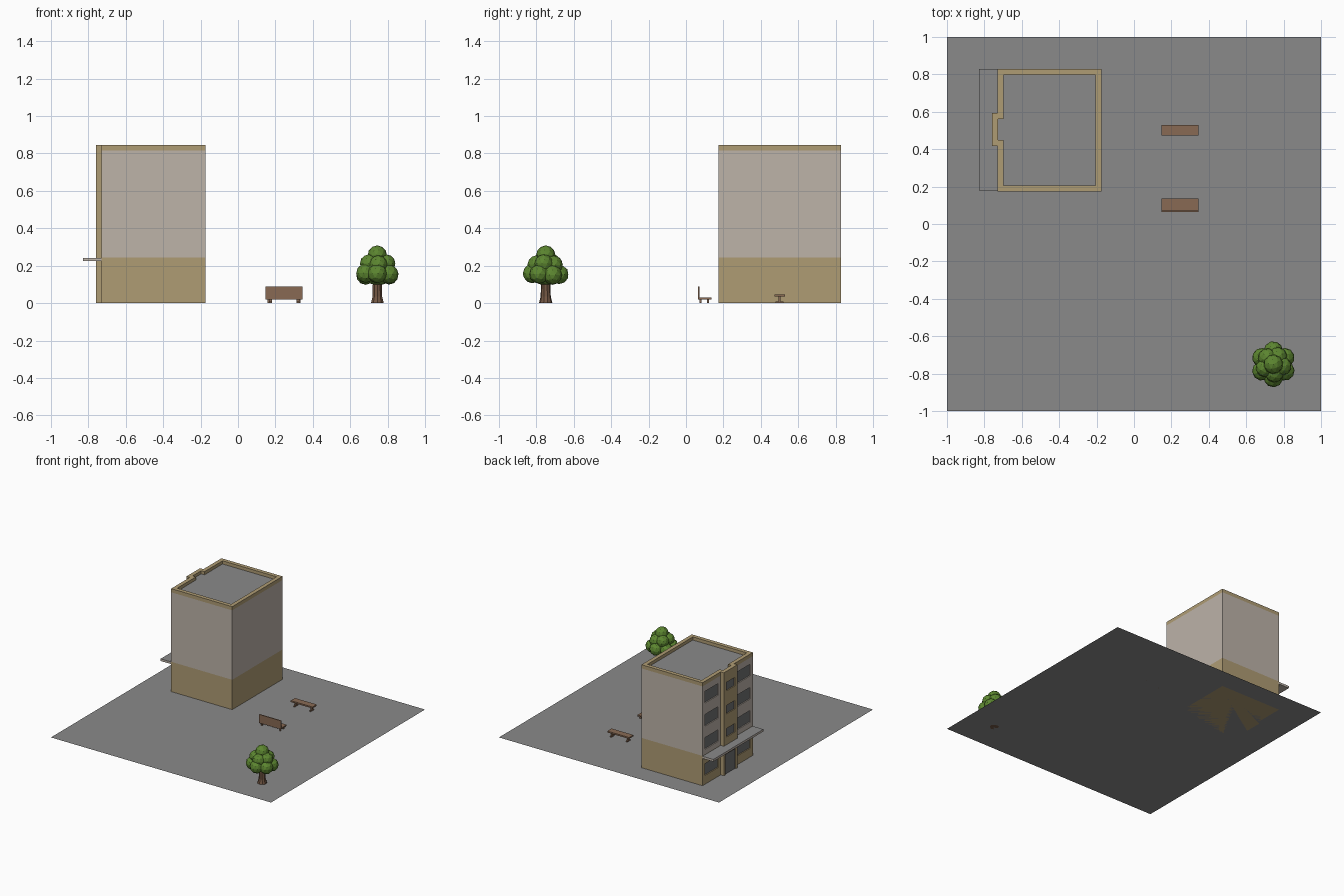
import bpy, bmesh, math, random
from mathutils import Vector, Matrix

if "Cube" in bpy.data.objects:
    bpy.data.objects.remove(bpy.data.objects["Cube"])

random.seed(4)


def lin(v):
    v /= 255
    return v / 12.92 if v <= 0.04045 else ((v + 0.055) / 1.055) ** 2.4


def mat(name, r, g, b):
    m = bpy.data.materials.new(name)
    m.diffuse_color = (lin(r), lin(g), lin(b), 1)
    m.use_nodes = True
    m.node_tree.nodes["Principled BSDF"].inputs["Base Color"].default_value = m.diffuse_color
    return m


GREY = mat("asphalt_grey", 138, 138, 138)
BEIGE = mat("wall_beige", 189, 179, 169)
TAN = mat("trim_tan", 175, 156, 116)
GLASS = mat("window_grey", 112, 113, 115)
WOOD = mat("bench_wood", 136, 106, 84)
BARK = mat("bark_brown", 116, 88, 68)
LEAF = mat("leaf_green", 92, 134, 48)


def finish(name, bm, *mats):
    me = bpy.data.meshes.new(name)
    bm.to_mesh(me)
    bm.free()
    for m in mats:
        me.materials.append(m)
    ob = bpy.data.objects.new(name, me)
    bpy.context.collection.objects.link(ob)
    return ob


def add_box(bm, x0, x1, y0, y1, z0, z1):
    mtx = Matrix.Translation(((x0 + x1) / 2, (y0 + y1) / 2, (z0 + z1) / 2))
    mtx = mtx @ Matrix.Diagonal((x1 - x0, y1 - y0, z1 - z0, 1))
    bmesh.ops.create_cube(bm, size=1, matrix=mtx)


def add_prism(bm, pts, z0, z1):
    face = bm.faces.new([bm.verts.new((x, y, z0)) for x, y in pts])
    ext = bmesh.ops.extrude_face_region(bm, geom=[face], use_keep_orig=True)
    top = [v for v in ext["geom"] if isinstance(v, bmesh.types.BMVert)]
    bmesh.ops.translate(bm, verts=top, vec=(0, 0, z1 - z0))
    bmesh.ops.recalc_face_normals(bm, faces=bm.faces[:])


# ground sheet
bm = bmesh.new()
bmesh.ops.create_grid(bm, x_segments=1, y_segments=1, size=1)
finish("paved_ground", bm, GREY)

# building: footprint with a stair tower bulging out on the left
X0, X1, Y0, Y1, XT = -0.73, -0.175, 0.175, 0.828, -0.76
T0, T1, H, ROOF = 0.418, 0.593, 0.846, 0.82


def footprint(t):
    return [(X1 - t, Y0 + t), (X1 - t, Y1 - t), (X0 + t, Y1 - t), (X0 + t, T1 - t),
            (XT + t, T1 - t), (XT + t, T0 + t), (X0 + t, T0 + t), (X0 + t, Y0 + t)]


bm = bmesh.new()
add_prism(bm, footprint(0), 0, H)
building = finish("building", bm)

# cutter: roof well, window recesses and doorway
D = 0.008
bm = bmesh.new()
add_prism(bm, footprint(0.032), ROOF, H + 0.1)
for z in (0.12, 0.335, 0.525, 0.715):
    for y0, y1 in ((0.625, 0.793), (0.21, 0.378)):
        add_box(bm, X0 - 0.02, X0 + D, y0, y1, z - 0.048, z + 0.048)
    if z > 0.2:
        add_box(bm, XT - 0.02, XT + D, 0.452, 0.56, z - 0.03, z + 0.04)
add_box(bm, XT - 0.02, XT + D, 0.44, 0.572, -0.02, 0.165)
bmesh.ops.recalc_face_normals(bm, faces=bm.faces[:])
cutter = finish("opening_cutter", bm)
cutter.hide_render = True

mod = building.modifiers.new("openings", "BOOLEAN")
mod.operation, mod.solver, mod.object = "DIFFERENCE", "EXACT", cutter
dg = bpy.context.evaluated_depsgraph_get()
bm = bmesh.new()
bm.from_mesh(building.evaluated_get(dg).to_mesh())
bpy.data.objects.remove(building)
bpy.data.objects.remove(cutter)

# colour bands by height, glass in the recesses, grey roof
BASE, BAND = 0.245, 0.816
for z in (BASE, BAND):
    bmesh.ops.bisect_plane(bm, geom=bm.verts[:] + bm.edges[:] + bm.faces[:],
                           plane_co=(0, 0, z), plane_no=(0, 0, 1), dist=1e-5)
for f in bm.faces:
    c = f.calc_center_median()
    tower = c.x < X0 - 0.001
    f.material_index = 1 if (tower or c.z < BASE or c.z > BAND) else 0
    if f.normal.x < -0.9 and c.z < ROOF and min(abs(c.x - X0 - D), abs(c.x - XT - D)) < 0.002:
        f.material_index = 2
    if f.normal.z > 0.9 and abs(c.z - ROOF) < 0.002:
        f.material_index = 3
finish("apartment_building", bm, BEIGE, TAN, GLASS, GREY)

# canopy slab over the entrance, grey on top
bm = bmesh.new()
add_box(bm, -0.828, X0 + 0.002, Y0 + 0.003, Y1, 0.224, 0.242)
bm.normal_update()
for f in bm.faces:
    f.material_index = 1 if f.normal.z > 0.9 else 0
finish("entrance_canopy", bm, BEIGE, GREY)

# bench with a tall back
BX0, BX1 = 0.148, 0.346
bm = bmesh.new()
add_box(bm, BX0, BX1, 0.07, 0.137, 0.02, 0.03)
finish("bench_seat", bm, WOOD)
bm = bmesh.new()
add_box(bm, BX0, BX1, 0.063, 0.071, 0.02, 0.09)
finish("bench_back", bm, WOOD)
bm = bmesh.new()
for x in (0.164, 0.33):
    for y in (0.077, 0.118):
        add_box(bm, x - 0.005, x + 0.005, y - 0.005, y + 0.005, 0, 0.021)
finish("bench_legs", bm, WOOD)

# backless bench on two pedestals
bm = bmesh.new()
add_box(bm, BX0, BX1, 0.473, 0.528, 0.035, 0.047)
finish("table_top", bm, WOOD)
bm = bmesh.new()
for x in (0.175, 0.32):
    add_box(bm, x - 0.006, x + 0.006, 0.494, 0.506, 0, 0.036)
    add_box(bm, x - 0.006, x + 0.006, 0.478, 0.522, 0, 0.009)
finish("table_pedestals", bm, WOOD)

# tree trunk
TREE = Vector((0.745, -0.75, 0))
bm = bmesh.new()
for r0, r1, z0, z1 in ((0.036, 0.027, 0, 0.035), (0.027, 0.025, 0.035, 0.14)):
    bmesh.ops.create_cone(bm, cap_ends=True, segments=10, radius1=r0, radius2=r1, depth=z1 - z0,
                          matrix=Matrix.Translation(TREE + Vector((0, 0, (z0 + z1) / 2))))
finish("tree_trunk", bm, BARK)

# tree crown: rings of faceted leaf clumps (count, ring radius, height, clump radius, turn)
bm = bmesh.new()
for n, ring, z, r, turn in ((1, 0, 0.18, 0.085, 0), (6, 0.071, 0.155, 0.052, 90),
                            (5, 0.048, 0.208, 0.05, 60), (1, 0, 0.252, 0.052, 0)):
    for i in range(n):
        a = math.radians(turn) + math.tau * i / n
        p = TREE + Vector((ring * math.cos(a), ring * math.sin(a), z + random.uniform(-.006, .006)))
        spin = Matrix.Rotation(random.uniform(0, 6), 4, "Z")
        bmesh.ops.create_icosphere(bm, subdivisions=2, radius=r, matrix=Matrix.Translation(p) @ spin)
finish("tree_crown", bm, LEAF)
